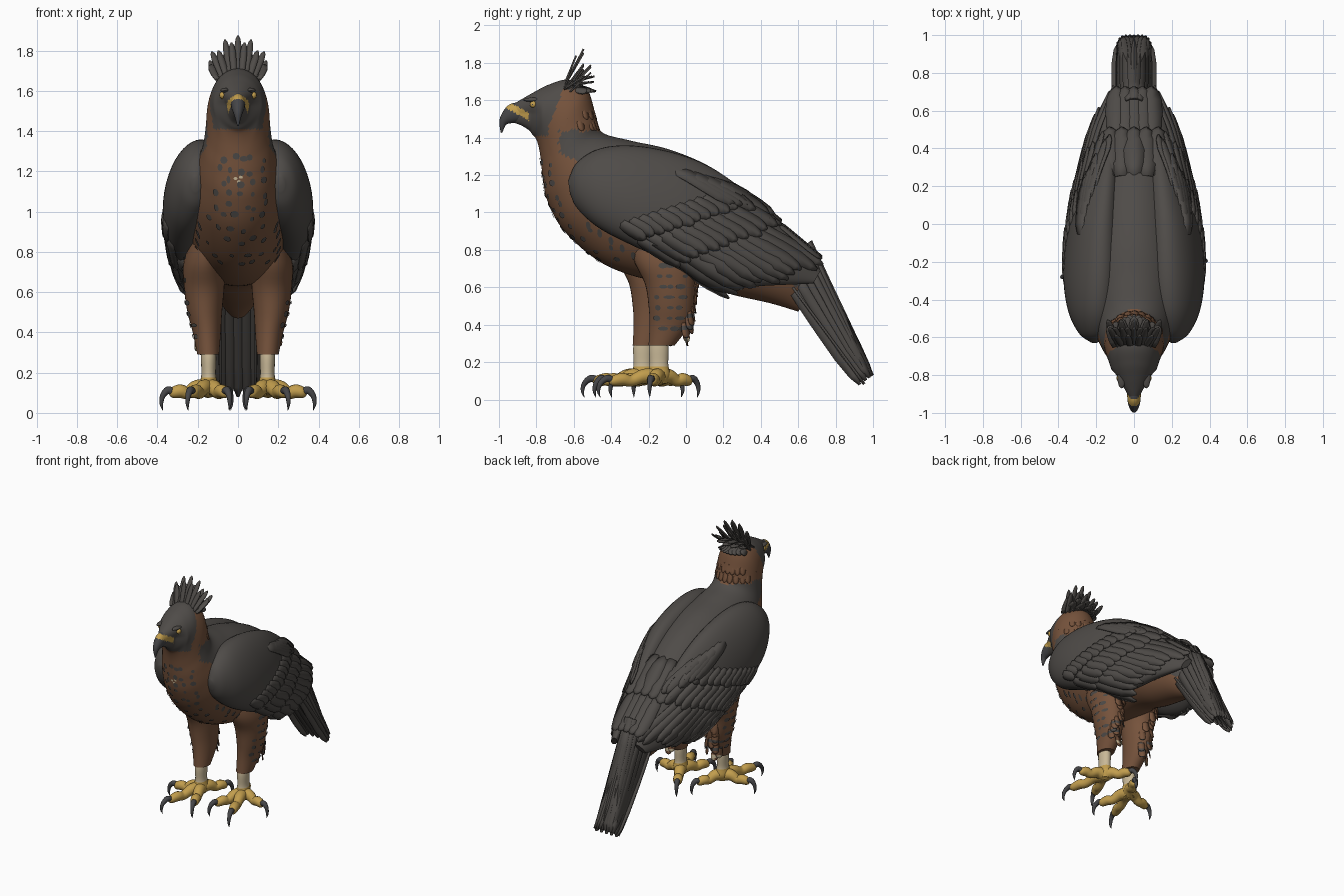
import bpy, bmesh, math, random
from mathutils import Vector, Matrix
from mathutils.bvhtree import BVHTree

random.seed(4)
if "Cube" in bpy.data.objects:
    bpy.data.objects.remove(bpy.data.objects["Cube"])


def material(name, rgb):
    m = bpy.data.materials.new(name)
    m.use_nodes = True
    m.diffuse_color = (*rgb, 1)
    m.node_tree.nodes["Principled BSDF"].inputs["Base Color"].default_value = (*rgb, 1)
    return m


DARK = material("slate_plumage", (.078, .071, .065))
BROWN = material("rust_plumage", (.18, .086, .045))
YELLOW = material("yellow_skin", (.54, .34, .075))
CREAM = material("cream_shank", (.58, .48, .31))
HORN = material("dark_horn", (.06, .06, .064))
SPOT = material("spot_grey", (.074, .068, .063))


def finish(name, bm, mats, rule=None, mirror=False, thick=0, angle=50):
    """Turn a bmesh into a named, shaded object."""
    if not thick:
        bmesh.ops.recalc_face_normals(bm, faces=bm.faces)
    if rule:
        for f in bm.faces:
            f.material_index = rule(f.calc_center_median())
    mesh = bpy.data.meshes.new(name)
    bm.to_mesh(mesh)
    tree = BVHTree.FromBMesh(bm)
    bm.free()
    ob = bpy.data.objects.new(name, mesh)
    bpy.context.collection.objects.link(ob)
    for m in mats:
        mesh.materials.append(m)
    bpy.ops.object.select_all(action='DESELECT')
    ob.select_set(True)
    bpy.context.view_layer.objects.active = ob
    bpy.ops.object.shade_smooth_by_angle(angle=math.radians(angle))
    if thick:
        ob.modifiers.new("Thickness", 'SOLIDIFY').thickness = thick
    if mirror:
        ob.modifiers.new("Mirror", 'MIRROR')
    return tree


def catmull(rows, k):
    """Smoothly interpolate rows of numbers."""
    out, last = [], len(rows) - 1
    for i in range(last):
        quad = list(zip(rows[max(i - 1, 0)], rows[i], rows[i + 1], rows[min(i + 2, last)]))
        for j in range(k):
            t = j / k
            out.append([b + t * (c - a) / 2 + t * t * (a - 2.5 * b + 2 * c - d / 2)
                        + t ** 3 * (1.5 * (b - c) + (d - a) / 2) for a, b, c, d in quad])
    return out + [list(rows[-1])]


def skin(bm, rings):
    """Bridge closed rings of points and cap both ends."""
    loops = [[bm.verts.new(p) for p in ring] for ring in rings]
    n = len(loops[0])
    for a, b in zip(loops, loops[1:]):
        for i in range(n):
            bm.faces.new((a[i], a[(i + 1) % n], b[(i + 1) % n], b[i]))
    bm.faces.new(loops[0])
    bm.faces.new(loops[-1])


def loft(bm, rows, k=5, seg=48):
    """Rows: upper x y z, lower x y z, half width."""
    rings = []
    for r in catmull(rows, k):
        a, b = Vector(r[:3]), Vector(r[3:6])
        angles = [math.tau * i / seg for i in range(seg)]
        rings.append([(a + b) / 2 + (a - b) / 2 * math.cos(t) + Vector((r[6] * math.sin(t), 0, 0))
                      for t in angles])
    skin(bm, rings)


def tube(bm, origin, angle, length, rows, seg=12):
    """Rows: fraction along, height, radius; lies in one vertical plane."""
    d = Vector((math.cos(angle), math.sin(angle), 0))
    side = d.cross(Vector((0, 0, 1)))
    pts = catmull(rows, 4)
    path = [Vector(origin) + d * (p[0] * length) + Vector((0, 0, p[1])) for p in pts]
    rings = []
    for i, p in enumerate(path):
        up = side.cross(path[min(i + 1, len(path) - 1)] - path[max(i - 1, 0)]).normalized()
        rings.append([p + (side * math.cos(math.tau * j / seg) + up * math.sin(math.tau * j / seg))
                      * pts[i][2] for j in range(seg)])
    skin(bm, rings)


def feather(bm, base, tip, normal, width, tree=None, lift=0.0):
    """A ridged blade with a rounded tip, laid over a surface if one is given."""
    base, tip = Vector(base), Vector(tip)
    side = (tip - base).cross(Vector(normal)).normalized()
    n = side.cross(tip - base).normalized()
    rows = []
    for t, w in ((0, .6), (.25, .9), (.5, 1), (.75, 1), (.92, .7), (1, .2)):
        p = base.lerp(tip, t)
        if tree:
            hit = tree.ray_cast(p + n * .3, -n, .5)[0]
            if hit:
                p += n * max(0, (hit - p).dot(n))
            p += n * (lift * t + .012 * min(1, 4 * t) - .008)
        rows.append([bm.verts.new(p + side * (s * w * width) + n * ((1 - abs(s)) * .12 * width))
                     for s in (-1, 0, 1)])
    for a, b in zip(rows, rows[1:]):
        for i in (0, 1):
            bm.faces.new((a[i], a[i + 1], b[i + 1], b[i]))


def spot(bm, tree, origin, direction, rx, rz):
    """A thin painted fleck on the surface."""
    hit, n, _, _ = tree.ray_cast(Vector(origin), Vector(direction))
    if hit:
        if n.dot(Vector(direction)) > 0:
            n = -n
        u = n.cross(Vector((0, 0, 1))).normalized()
        v = n.cross(u)
        bm.faces.new([bm.verts.new(hit + n * .005 + u * rx * math.cos(a) + v * rz * math.sin(a))
                      for a in (math.tau * i / 8 for i in range(8))])


# Head, neck and trunk: back y z, front y z, half width
def plumage(c):
    x, y, z = c
    if abs(z - 1.567 + .55 * (y + .94)) < .021 and y < -.84:
        return 2
    if z > 1.66 or (z > 1.41 and y < -.735 + .4 * max(0, z - 1.46)):
        return 0
    ragged = .012 * math.sin(60 * y) + .01 * math.sin(90 * z)
    if z > 1.44 + ragged or (z > 1.27 and y < -.675 + ragged):
        return 1
    return 0 if z > .94 - .57 * y else 1


spine = [(-.93, 1.575, -.92, 1.48, .034), (-.88, 1.605, -.88, 1.465, .062), (-.81, 1.645, -.84, 1.44, .093),
         (-.73, 1.685, -.82, 1.415, .117), (-.63, 1.71, -.8, 1.39, .135), (-.53, 1.66, -.785, 1.34, .153),
         (-.485, 1.53, -.775, 1.27, .162), (-.45, 1.43, -.765, 1.18, .178), (-.3, 1.385, -.74, 1.06, .21),
         (-.1, 1.34, -.65, .9, .25), (.1, 1.26, -.45, .73, .265), (.27, 1.15, -.2, .64, .255),
         (.42, 1.02, .05, .62, .22), (.55, .86, .25, .56, .17), (.65, .71, .45, .515, .12),
         (.69, .6, .6, .47, .06)]
bm = bmesh.new()
loft(bm, [(0, a, b, 0, c, d, w) for a, b, c, d, w in spine], 8, 64)
for v in bm.verts:  # pinch the cheeks below the brow
    v.co.x *= 1 - .35 * min(1, max(0, (1.6 - v.co.z) / .07)) * min(1, max(0, (-.77 - v.co.y) / .06))
body = finish("body", bm, [DARK, BROWN, YELLOW], plumage)

# Hooked beak with a yellow cere
bm = bmesh.new()
loft(bm, [(0, -.89, 1.59, 0, -.88, 1.485, .038), (0, -.94, 1.58, 0, -.93, 1.478, .034),
          (0, -.975, 1.545, 0, -.95, 1.475, .028), (0, -.998, 1.49, 0, -.965, 1.465, .018),
          (0, -.99, 1.425, 0, -.982, 1.428, .004)], 8, 24)
finish("beak", bm, [HORN, YELLOW], lambda c: int(plumage(c) == 2))


# Eyes, pupils and brows
def ball(name, y, z, scale, mat, sink):
    x = body.ray_cast(Vector((1, y, z)), Vector((-1, 0, 0)))[0].x - sink
    b = bmesh.new()
    bmesh.ops.create_uvsphere(b, u_segments=16, v_segments=10, radius=1,
                              matrix=Matrix.Translation((x, y, z)) @ Matrix.Diagonal((*scale, 1)))
    finish(name, b, [mat], mirror=True)


ball("eye", -.815, 1.578, (.016, .02, .018), YELLOW, .006)
ball("pupil", -.82, 1.578, (.007, .007, .007), HORN, -.006)
ball("brow", -.815, 1.603, (.022, .055, .012), DARK, .01)

# Crest feathers in four fans
bm = bmesh.new()
for i in range(9):
    a = i / 4 - 1
    alt = i % 2
    feather(bm, (.07 * a, -.66, 1.67 - .02 * a * a), (.13 * a, -.55 - .04 * alt, 1.875 - .08 * a * a - .03 * alt),
            (0, -.8, .6), .017)
    feather(bm, (.09 * a, -.63, 1.67 - .03 * a * a), (.14 * a, -.51 - .04 * alt, 1.79 - .04 * a * a), (0, -.6, .8), .018)
    feather(bm, (.1 * a, -.65, 1.69 - .03 * a * a), (.13 * a, -.49 - .05 * a * a, 1.73 - .03 * alt), (0, .3, .9), .026)
    feather(bm, (.08 * a, -.6, 1.69 - .03 * a * a), (.1 * a, -.48 - .05 * a * a, 1.65), (a, .6, .8), .024)
finish("crest", bm, [DARK], thick=.008)

# Ruff of short feathers on the nape
bm = bmesh.new()
for z in (1.63, 1.57, 1.51):
    for i in range(9):
        x = (i / 4 - 1) * .135 + random.uniform(-.01, .01)
        hit, n, _, _ = body.ray_cast(Vector((x, 1, z)), Vector((0, -1, 0)))
        if hit:
            feather(bm, hit - n * .004, hit + n * .012 + Vector((0, .008, -.075)), n, .02)
finish("nape_ruff", bm, [BROWN], thick=.004)

# Folded wing: upper x y z, lower x y z, half thickness
bm = bmesh.new()
loft(bm, [(.21, -.63, 1.17, .21, -.62, 1.1, .02), (.2, -.58, 1.27, .22, -.58, 1.02, .08),
          (.19, -.45, 1.345, .25, -.47, .92, .125), (.18, -.25, 1.355, .27, -.3, .83, .142),
          (.17, 0, 1.3, .265, -.1, .74, .135), (.15, .2, 1.2, .26, .08, .645, .115),
          (.13, .38, 1.05, .24, .24, .6, .095), (.11, .57, .86, .2, .45, .61, .07),
          (.09, .72, .69, .13, .68, .62, .025)], 6, 40)
wing = finish("wing", bm, [DARK], mirror=True)

# Wing feather rows: first base, last base, count, length, half width, lift
bm = bmesh.new()
for y0, z0, y1, z1, n, length, w, lift in (
        (-.16, .78, .34, .95, 11, .45, .038, .006), (-.28, .87, .26, 1.06, 11, .28, .036, .008),
        (-.36, .95, .18, 1.12, 12, .17, .034, .008), (-.08, 1.24, .16, 1.17, 5, .38, .042, .008)):
    for i in range(n):
        t = i / (n - 1)
        y, z = y0 + (y1 - y0) * t, z0 + (z1 - z0) * t
        ln = length * random.uniform(.92, 1.06)
        hit, nor, _, _ = wing.ray_cast(Vector((1, y, z)), Vector((-1, 0, 0)))
        if hit:
            ty, tz = y + .86 * ln, z - .51 * ln
            end = wing.ray_cast(Vector((1, ty, tz)), Vector((-1, 0, 0)))[0]
            feather(bm, hit, end or (hit.x - .3 * ln, ty, tz), nor, w, wing, lift)
finish("wing_feathers", bm, [DARK], mirror=True, thick=.007, angle=35)

# Back and upper tail coverts
bm = bmesh.new()
for y, z, n, spread, length in ((.46, .98, 5, .1, .34), (.26, 1.16, 5, .14, .32)):
    for i in range(n):
        x = spread * (2 * i / (n - 1) - 1)
        z2 = z - 1.2 * x * x
        feather(bm, (x, y, z2), (x * .9, y + .76 * length, z2 - .66 * length), (x * 2, .6, .8), .055, body, .008)
finish("back_feathers", bm, [DARK], thick=.007, angle=35)

# Deep arched fan of tail feathers, closed below
bm = bmesh.new()
for i in range(13):
    a = math.radians(-90 + 15 * i)
    x, drop = math.sin(a), 1 - math.cos(a)
    feather(bm, (.095 * x, .67 - .16 * drop, .85 - .17 * drop),
            (.09 * x, 1 - .07 * drop * drop, .13 - .05 * drop * drop),
            (x, .86 * math.cos(a), .5 * math.cos(a)), .036 + .004 * (i % 2))
for i in range(5):
    x = (i - 2) * .042
    feather(bm, (x, .52, .66), (x, .95, .08), (0, -.8, -.6), .036)
finish("tail", bm, [DARK], thick=.012, angle=35)


# Legs, feet and leg markings; the right leg stands further forward
def fringe_colour(c):
    if .3 < c.z < .33:
        return 2
    return int(c.z < .5 and int(c.z * 30) % 2)


for label, s, oy in (("left", 1, 0), ("right", -1, -.085)):
    bm = bmesh.new()
    loft(bm, [(s * x, a + oy, z, s * x, b + oy * (.3 if z > .7 else 1), z, w) for z, a, b, x, w in (
        (.92, -.3, .06, .13, .09), (.75, -.28, .07, .165, .105), (.62, -.22, .05, .168, .1),
        (.5, -.2, .04, .165, .086), (.4, -.195, .02, .155, .07), (.29, -.2, -.06, .148, .054))], 5, 32)
    thigh = finish(label + "_thigh", bm, [BROWN])

    bm = bmesh.new()
    for i in range(16):
        z = .7 - .022 * i
        x = s * (.16 + random.uniform(-.045, .05))
        hit, n, _, _ = thigh.ray_cast(Vector((x, 1, z)), Vector((0, -1, 0)))
        if hit:
            feather(bm, hit - n * .005, hit + Vector((0, .01, -.085)), n, .025)
    finish(label + "_thigh_fringe", bm, [BROWN, SPOT, CREAM], fringe_colour, thick=.005)

    bm = bmesh.new()
    for i in range(8):
        for j in range(3):
            spot(bm, thigh, (s, oy - .14 + .06 * j + random.uniform(-.02, .02), .38 + .056 * i), (-s, 0, 0),
                 random.uniform(.016, .032), random.uniform(.009, .016))
    finish(label + "_thigh_spots", bm, [SPOT])

    fy = -.145 + oy
    bm = bmesh.new()
    loft(bm, [(s * .146, fy - f, z, s * .146, fy + f, z, w) for z, f, w in (
        (.36, .035, .03), (.28, .052, .038), (.19, .05, .036), (.13, .06, .048), (.085, .04, .035))], 5, 20)
    finish(label + "_shank", bm, [CREAM, YELLOW], lambda c: int(c.z < .17))

    toes, claws = bmesh.new(), bmesh.new()
    for deg, length in ((-12, .24), (-72, .34), (-112, .28), (118, .24)):
        ang = math.radians(deg if s > 0 else 180 - deg)
        tube(toes, (s * .146, fy, 0), ang, length, [(0, .12, .046), (.25, .125, .039), (.45, .1, .031),
                                                    (.6, .108, .034), (.76, .1, .027), (.82, .1, .012)])
        tube(claws, (s * .146, fy, 0), ang, length, [(.74, .1, .019), (.86, .113, .019), (.97, .085, .014),
                                                     (1, .045, .009), (.97, .012, .001)])
    finish(label + "_toes", toes, [YELLOW])
    finish(label + "_talons", claws, [HORN])

# Breast, flank and pale throat flecks
bm = bmesh.new()
for row in range(10):
    for col in range(5):
        x = (col - 2 + .5 * (row % 2)) * (.046 + .003 * (10 - row)) + random.uniform(-.02, .02)
        spot(bm, body, (x, -2, .74 + .058 * row + random.uniform(-.018, .018)), (0, 1, 0),
             random.uniform(.01, .022), random.uniform(.012, .02))
for s in (-1, 1):
    for i in range(5):
        spot(bm, body, (s, -.52 + .06 * i, .93 - .04 * i), (-s, 0, 0), .014, .026)
finish("breast_spots", bm, [SPOT])
bm = bmesh.new()
for x, z in ((-.012, 1.165), (.014, 1.172), (.004, 1.15)):
    spot(bm, body, (x, -2, z), (0, 1, 0), .01, .008)
finish("pale_fleck", bm, [CREAM])
